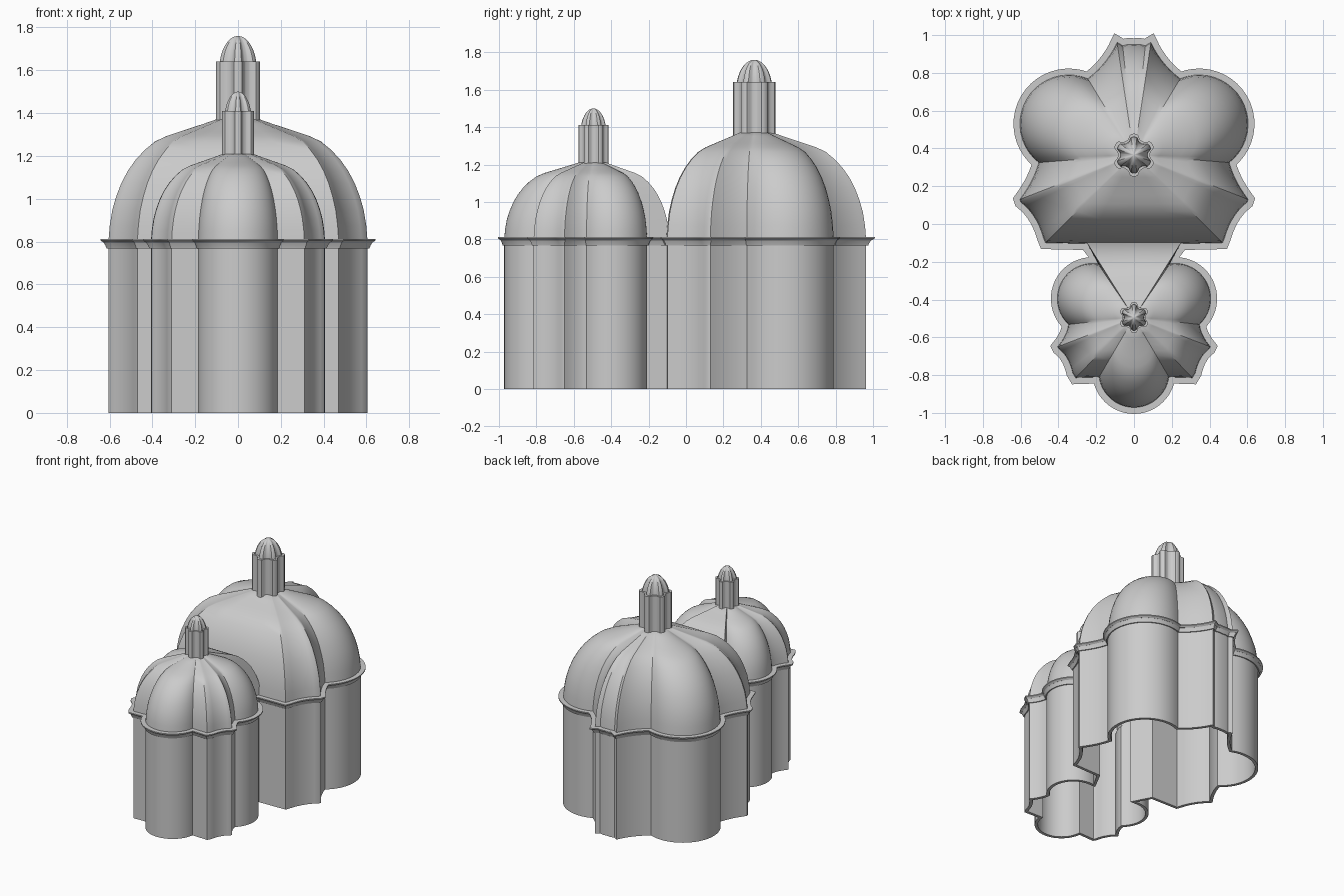
import bpy, bmesh
from math import sin, cos, pi, radians, tau
from mathutils import Vector

cube = bpy.data.objects.get("Cube")
if cube:
    bpy.data.objects.remove(cube, do_unlink=True)

stone = bpy.data.materials.new("light grey")
stone.use_nodes = True
stone.diffuse_color = (0.6, 0.6, 0.6, 1)
stone.node_tree.nodes["Principled BSDF"].inputs["Base Color"].default_value = (0.6, 0.6, 0.6, 1)


def arc(cx, cy, r, a0, a1, n=20):
    angles = [radians(a0 + (a1 - a0) * i / n) for i in range(n + 1)]
    return [Vector((cx + r * cos(a), cy + r * sin(a))) for a in angles]


def bend(p, c, q, n=7):
    p, c, q = Vector(p), Vector(c), Vector(q)
    ts = [i / n for i in range(n + 1)]
    return [p * (1 - t) ** 2 + c * 2 * t * (1 - t) + q * t * t for t in ts]


def mirrored(half):
    """Close a half plan (x >= 0, back to front) across the y axis, without doubles."""
    pts = []
    for p in half:
        if not pts or (p - pts[-1]).length > 0.004:
            pts.append(p)
    return pts + [Vector((-p.x, p.y)) for p in reversed(pts) if p.x > 0.001]


def offset(plan, d):
    """Move a clockwise plan outward by d with limited mitres."""
    out = []
    for i, p in enumerate(plan):
        a = (p - plan[i - 1]).normalized()
        b = (plan[(i + 1) % len(plan)] - p).normalized()
        na, nb = Vector((-a.y, a.x)), Vector((-b.y, b.x))
        m = (na + nb).normalized()
        out.append(p + m * d / max(m.dot(na), 0.6))
    return out


def loft(name, loops, closed=False, capped=False):
    """Skin a stack of (plan, z) loops."""
    bm = bmesh.new()
    rings = [[bm.verts.new((p.x, p.y, z)) for p in plan] for plan, z in loops]
    n = len(rings[0])
    for k in range(len(rings) if closed else len(rings) - 1):
        lo, hi = rings[k], rings[(k + 1) % len(rings)]
        for i in range(n):
            j = (i + 1) % n
            bm.faces.new((lo[i], lo[j], hi[j], hi[i]))
    if capped:
        bm.faces.new(rings[-1])
    bmesh.ops.recalc_face_normals(bm, faces=bm.faces)
    me = bpy.data.meshes.new(name)
    bm.to_mesh(me)
    bm.free()
    me.materials.append(stone)
    ob = bpy.data.objects.new(name, me)
    bpy.context.collection.objects.link(ob)
    bpy.ops.object.select_all(action="DESELECT")
    ob.select_set(True)
    bpy.context.view_layer.objects.active = ob
    bpy.ops.object.shade_smooth_by_angle(angle=radians(32))


def scaled(plan, centre, s):
    return [centre + (p - centre) * s for p in plan]


# Half plans: round lobes, fanned lobes and flat lobes
V = Vector
big_half = ([V((0, 0.95)), V((0.03, 0.952)), V((0.06, 0.945))]
            + bend((0.09, 0.963), (0.14, 0.85), (0.245, 0.77))
            + arc(0.345, 0.53, 0.26, 112.6, -52)
            + bend((0.505, 0.325), (0.53, 0.23), (0.605, 0.13))
            + bend((0.6, 0.115), (0.515, 0.05), (0.48, -0.075))
            + [V((0.47, -0.1))])
small_half = (arc(0.22, -0.395, 0.187, 99, -47)
              + bend((0.347, -0.532), (0.355, -0.59), (0.405, -0.65))
              + bend((0.4, -0.66), (0.345, -0.7), (0.325, -0.79))
              + [V((0.31, -0.815))]
              + arc(0, -0.785, 0.187, -8, -90))
big_plan = mirrored(big_half + [V((0.25, -0.105)), V((0, -0.105))])
small_plan = mirrored([V((0, -0.09)), V((0.255, -0.09))] + small_half)
joint_plan = mirrored(big_half + [V((0.25, -0.105))] + small_half)

# Hollow wall around both chambers
loft("wall", [(joint_plan, 0), (joint_plan, 0.8),
              (offset(joint_plan, -0.022), 0.8), (offset(joint_plan, -0.022), 0)], closed=True)

# Cornice: projecting plate over a small moulding
loft("cornice_plate", [(offset(joint_plan, d), z) for d, z in
                       [(-0.015, 0.795), (0.02, 0.795), (0.033, 0.805), (0.033, 0.813),
                        (-0.015, 0.813)]], closed=True)
loft("cornice_moulding", [(offset(joint_plan, d), z) for d, z in
                          [(-0.01, 0.768), (0.008, 0.768), (0.012, 0.78), (0.02, 0.796),
                           (-0.01, 0.796)]], closed=True)

# Rise of the domes as (scale, share of height)
RISE = [(1, 0), (0.99, 0.13), (0.97, 0.26), (0.94, 0.37), (0.9, 0.48), (0.85, 0.58),
        (0.79, 0.67), (0.72, 0.75), (0.64, 0.82), (0.55, 0.865), (0.45, 0.9),
        (0.35, 0.935), (0.25, 0.97), (0.17, 1), (0.02, 1)]


def dome(name, plan, centre, height):
    outer = [(scaled(plan, centre, s), 0.8 + height * t) for s, t in RISE]
    inner = [(scaled(plan, centre, s * 0.955), 0.8 + height * t * 0.955) for s, t in RISE]
    loft(name, inner[::-1] + outer, capped=True)


def finial(name, centre, size, base, drum_top, tip):
    """Six-ribbed drum with a fluted cap."""
    plan = []
    for i in range(72):
        a = -tau * i / 72
        wave = cos(6 * (a - pi / 2))
        r = size * (0.88 + 0.12 * max(-1, min(1, 1.6 * wave)))
        plan.append(centre + V((cos(a), sin(a))) * r)
    loft(name + "_drum", [(scaled(plan, centre, s), z) for s, z in
                          [(1, base - 0.02), (1, drum_top), (0.84, drum_top), (0.84, drum_top - 0.04)]])
    low = drum_top - 0.04
    steps = [radians(88) * i / 10 for i in range(11)]
    loft(name + "_cap", [(scaled(plan, centre, 0.85 * cos(a)), low + (tip - low) * sin(a))
                         for a in steps], capped=True)


big_centre, small_centre = V((0, 0.365)), V((0, -0.495))
dome("large_dome", big_plan, big_centre, 0.57)
dome("small_dome", small_plan, small_centre, 0.41)
finial("large_finial", big_centre, 0.113, 1.37, 1.64, 1.76)
finial("small_finial", small_centre, 0.081, 1.21, 1.41, 1.5)
